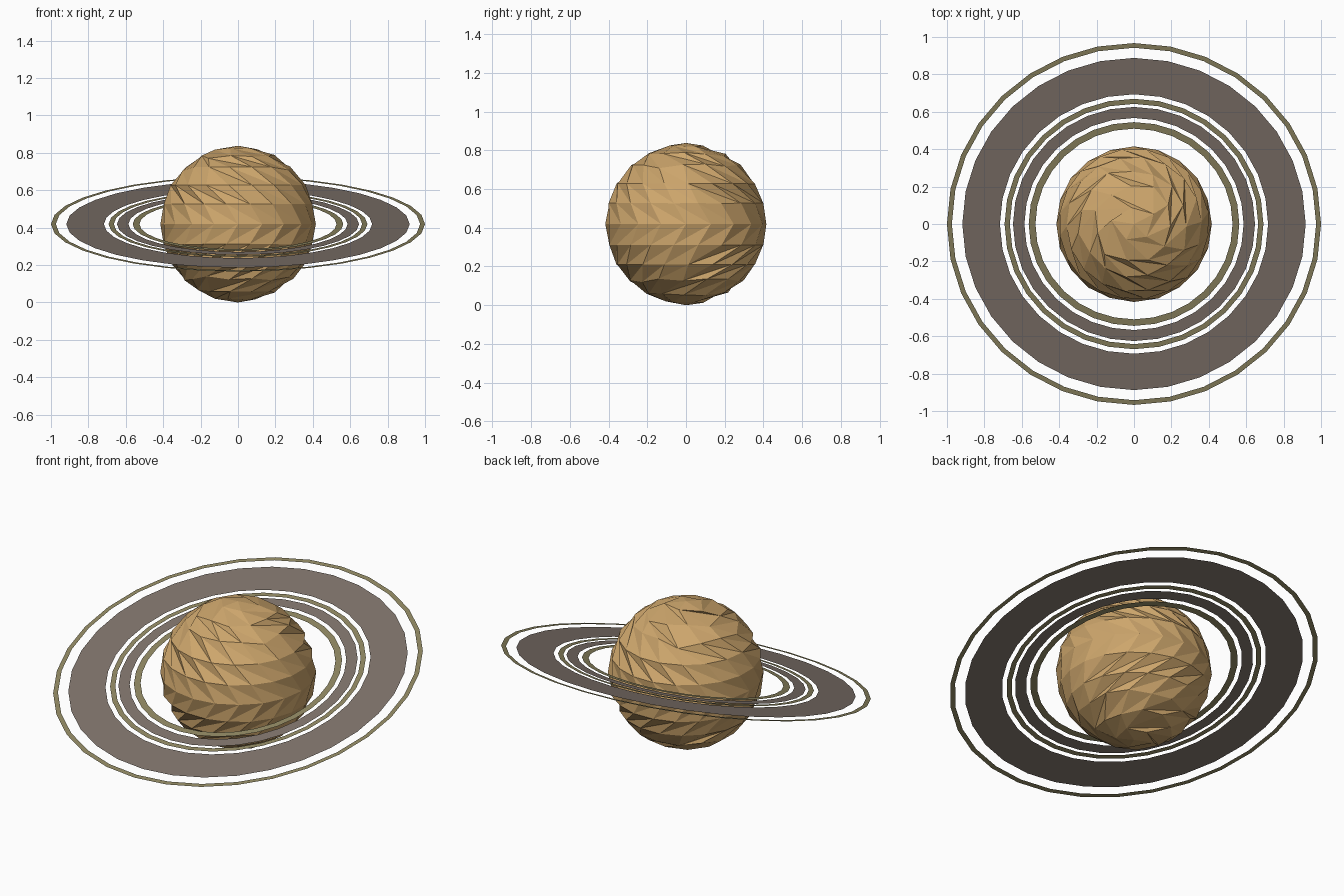
import bpy, bmesh, random
from math import sin, cos, pi, radians, floor

if "Cube" in bpy.data.objects:
    bpy.data.objects.remove(bpy.data.objects["Cube"])

random.seed(4)
R = 0.419
TILT = radians(14.7)


def material(name, rgb):
    m = bpy.data.materials.new(name)
    m.diffuse_color = (*rgb, 1)
    m.use_nodes = True
    m.node_tree.nodes["Principled BSDF"].inputs["Base Color"].default_value = m.diffuse_color
    return m


TAN = material("tan", (0.61, 0.38, 0.15))
TAUPE = material("taupe", (0.21, 0.17, 0.145))
OLIVE = material("olive", (0.27, 0.24, 0.12))


def make_object(name, bm, mat):
    me = bpy.data.meshes.new(name)
    bm.to_mesh(me)
    bm.free()
    me.materials.append(mat)
    ob = bpy.data.objects.new(name, me)
    bpy.context.collection.objects.link(ob)
    ob.location.z = R
    return ob


# Zip two latitude rows together; the lag skews the facets into faceted grooves
def zip_rows(bm, low, high, lag_low, lag_high):
    n, m = len(low), len(high)
    i = j = 0
    while i < n or j < m:
        step_low = j >= m or (i < n and (i + lag_low) / n <= (j + lag_high) / m)
        if step_low:
            bm.faces.new((low[i % n], low[(i + 1) % n], high[j % m]))
            i += 1
        else:
            bm.faces.new((low[i % n], high[(j + 1) % m], high[j % m]))
            j += 1


# Low-poly planet: staggered latitude rows, fewer points toward the poles
bm = bmesh.new()
rows = []
counts = [5, 11, 15, 18, 20, 20, 20, 18, 15, 11, 5]
for k, n in enumerate(counts):
    lat = radians(-75 + 15 * k)
    shift = -0.5 * abs(k - 5)
    row = []
    for i in range(n):
        a = 2 * pi * i / n + shift * 2 * pi / 20
        d = lat + (random.uniform(-0.05, 0.05) if abs(k - 5) > 2 else 0)
        r = R * random.uniform(0.99, 1.0)
        row.append(bm.verts.new((r * cos(d) * cos(a), r * cos(d) * sin(a), r * sin(d))))
    rows.append(row)
for k in range(len(rows) - 1):
    south = k < 5
    zip_rows(bm, rows[k], rows[k + 1], 0.9 if south else 0.1, 0.1 if south else 0.9)
for row, z in ((rows[0], -R), (rows[-1], R)):
    pole = bm.verts.new((0, 0, z))
    for i in range(len(row)):
        bm.faces.new((row[i], row[(i + 1) % len(row)], pole))
bmesh.ops.recalc_face_normals(bm, faces=bm.faces)
make_object("planet", bm, TAN)


# Flat 32-sided ring bands, all tilted together
def ring(name, inner, outer, mat, n=32):
    bm = bmesh.new()
    loops = [[bm.verts.new((r * cos(2 * pi * i / n), r * sin(2 * pi * i / n), 0))
              for i in range(n)] for r in (inner, outer)]
    for i in range(n):
        j = (i + 1) % n
        bm.faces.new((loops[0][i], loops[1][i], loops[1][j], loops[0][j]))
    make_object(name, bm, mat).rotation_euler.x = TILT


ring("inner_thin_ring", 0.527, 0.563, OLIVE)
ring("inner_band", 0.586, 0.647, TAUPE)
ring("middle_thin_ring", 0.664, 0.692, OLIVE)
ring("main_band", 0.717, 0.918, TAUPE)
ring("outer_thin_ring", 0.974, 1.0, OLIVE)
